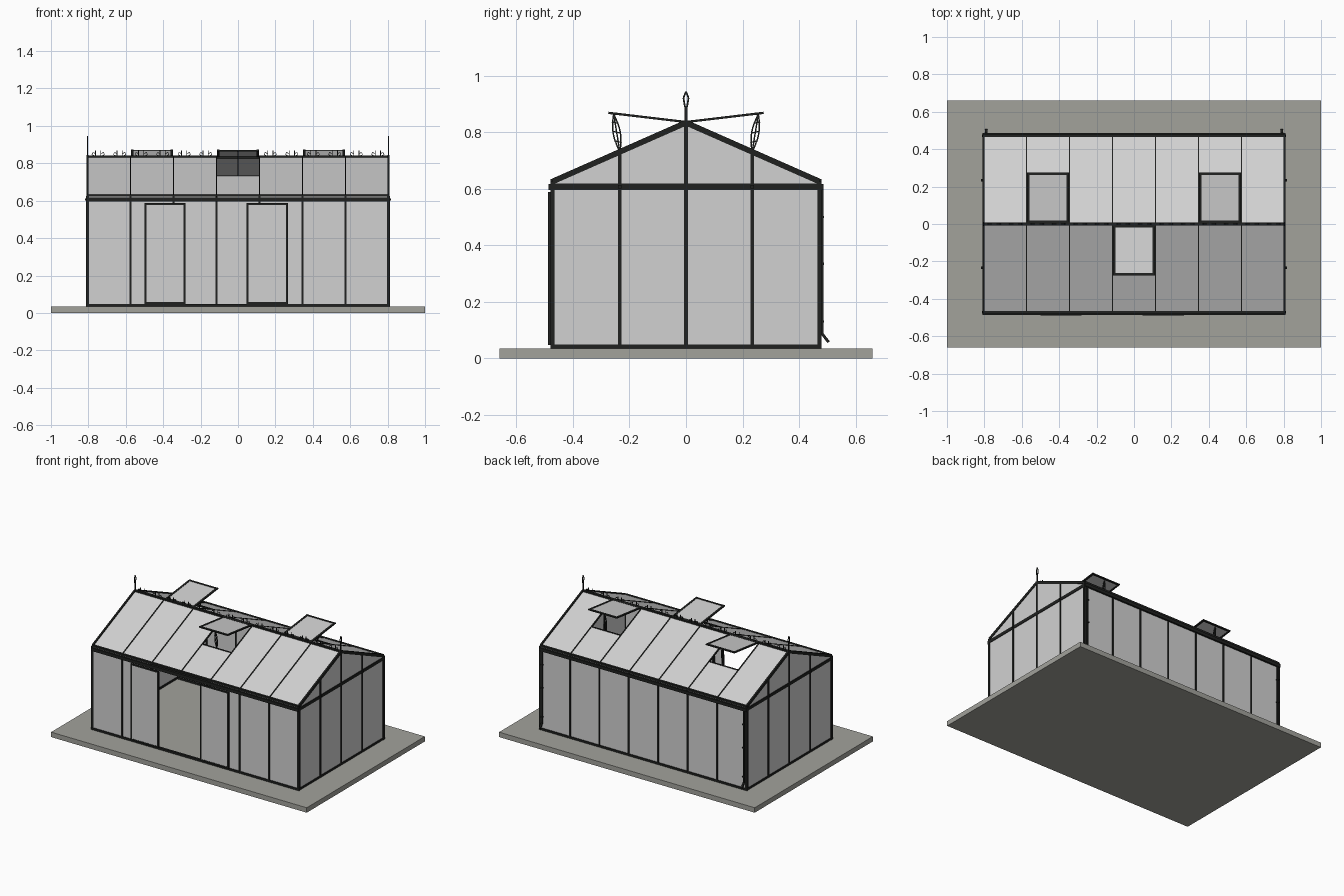
import bpy, bmesh, math
from mathutils import Vector

if "Cube" in bpy.data.objects:
    bpy.data.objects.remove(bpy.data.objects["Cube"])


def material(name, col):
    m = bpy.data.materials.new(name)
    m.diffuse_color = (*col, 1)
    m.use_nodes = True
    m.node_tree.nodes["Principled BSDF"].inputs["Base Color"].default_value = m.diffuse_color
    return m


GLASS = material("pale_glass", (0.64, 0.64, 0.64))
FRAME = material("black_metal", (0.014, 0.015, 0.014))
STONE = material("grey_stone", (0.36, 0.36, 0.33))

HX, HY = 0.805, 0.472          # half length and half depth of the walls
FLOOR, EAVE, RIDGE = 0.035, 0.626, 0.834
SLOPE = (RIDGE - EAVE) / HY
BAY = 2 * HX / 7
POSTS = [-HX + i * BAY for i in range(8)]
VENTS = [(1, 1), (5, 1), (3, -1)]   # bay number, roof side
VENT_Y = 0.235


def roof_z(y):
    return RIDGE - SLOPE * abs(y)


def bar(bm, a, b, w, h):
    """Box from a to b; w runs along x (y for lengthwise bars), h across it."""
    a, b = Vector(a), Vector(b)
    d = (b - a).normalized()
    ref = Vector((0, 1, 0)) if abs(d.x) > 0.9 else Vector((1, 0, 0))
    s = (ref - d * ref.dot(d)).normalized()
    t = d.cross(s)
    ends = [[bm.verts.new(p + s * i * w / 2 + t * j * h / 2)
             for i, j in ((-1, -1), (1, -1), (1, 1), (-1, 1))] for p in (a, b)]
    bm.faces.new(ends[0][::-1])
    bm.faces.new(ends[1])
    for i in range(4):
        k = (i + 1) % 4
        bm.faces.new((ends[0][i], ends[0][k], ends[1][k], ends[1][i]))


def path(bm, pts, w, h):
    for a, b in zip(pts, pts[1:]):
        bar(bm, a, b, w, h)


def finish(name, bm, mat):
    bmesh.ops.recalc_face_normals(bm, faces=bm.faces[:])
    me = bpy.data.meshes.new(name)
    bm.to_mesh(me)
    bm.free()
    me.materials.append(mat)
    ob = bpy.data.objects.new(name, me)
    bpy.context.collection.objects.link(ob)
    return ob


# base slab
bm = bmesh.new()
bar(bm, (-1, 0, FLOOR / 2), (1, 0, FLOOR / 2), 1.32, FLOOR)
finish("base_slab", bm, STONE)

# long wall glass, with the front doorway (bays 2 and 3) left open
bm = bmesh.new()
for side in (-1, 1):
    for i in range(7):
        if side == 1 or i not in (2, 3):
            x = POSTS[i] + BAY / 2
            bar(bm, (x, side * HY, FLOOR), (x, side * HY, EAVE), BAY, 0.004)
finish("long_wall_glass", bm, GLASS)

# gable glass
bm = bmesh.new()
outline = [(-HY, FLOOR), (HY, FLOOR), (HY, EAVE), (0, RIDGE), (-HY, EAVE)]
for sx in (-1, 1):
    f = bm.faces.new([bm.verts.new((sx * HX - 0.002, y, z)) for y, z in outline])
    r = bmesh.ops.extrude_face_region(bm, geom=[f])
    bmesh.ops.translate(bm, vec=(0.004, 0, 0),
                        verts=[v for v in r["geom"] if isinstance(v, bmesh.types.BMVert)])
finish("gable_glass", bm, GLASS)

# roof glass, shortened where a vent opens
bm = bmesh.new()
for side in (-1, 1):
    for i in range(7):
        y0 = VENT_Y if (i, side) in VENTS else 0
        x = POSTS[i] + BAY / 2
        bar(bm, (x, side * y0, roof_z(y0)), (x, side * HY, EAVE), BAY, 0.004)
finish("roof_glass", bm, GLASS)

# long wall posts and rails
bm = bmesh.new()
for side in (-1, 1):
    y = side * HY
    for i, x in enumerate(POSTS):
        if side == -1 and i == 3:
            continue
        w = 0.016 if i in (0, 7) else 0.011
        bar(bm, (x, y, FLOOR), (x, y, EAVE), w, 0.014)
    bar(bm, (-HX, y, 0.042), (HX, y, 0.042), 0.016, 0.014)
    bar(bm, (-HX, y, EAVE + 0.002), (HX, y, EAVE + 0.002), 0.016, 0.012)
finish("long_wall_frame", bm, FRAME)

# gutters
bm = bmesh.new()
for side in (-1, 1):
    bar(bm, (-HX - 0.006, side * 0.476, 0.606), (HX + 0.006, side * 0.476, 0.606), 0.022, 0.022)
finish("gutters", bm, FRAME)

# gable posts, rails and end rafters
bm = bmesh.new()
for sx in (-1, 1):
    x = sx * HX
    for y in (-0.234, 0, 0.234):
        bar(bm, (x, y, FLOOR), (x, y, roof_z(y)), 0.012, 0.013)
    for z, h in ((0.042, 0.014), (0.607, 0.022)):
        bar(bm, (x, -HY, z), (x, HY, z), 0.012, h)
    for side in (-1, 1):
        bar(bm, (x, 0, RIDGE), (x, side * HY, EAVE), 0.012, 0.02)
        bar(bm, (x + sx * 0.006, side * 0.234, 0.607), (x + sx * 0.012, side * 0.234, 0.607), 0.012, 0.012)
finish("gable_frame", bm, FRAME)

# roof glazing bars, ridge beam and vent opening sills
bm = bmesh.new()
for side in (-1, 1):
    for x in POSTS[1:-1]:
        bar(bm, (x, 0, RIDGE), (x, side * HY, EAVE), 0.007, 0.011)
bar(bm, (-HX - 0.006, 0, RIDGE), (HX + 0.006, 0, RIDGE), 0.018, 0.016)
for i, side in VENTS:
    y = side * VENT_Y
    bar(bm, (POSTS[i], y, roof_z(y)), (POSTS[i + 1], y, roof_z(y)), 0.008, 0.009)
finish("roof_frame", bm, FRAME)

# roof vents: raised glass flaps, their frames and the ornamental stays
glass, frame, stay = bmesh.new(), bmesh.new(), bmesh.new()
for i, s in VENTS:
    x = POSTS[i] + BAY / 2
    w, hinge, tip = 0.106, (0.012, 0.838), (0.268, 0.868)
    bar(glass, (x, s * hinge[0], hinge[1]), (x, s * tip[0], tip[1]), 2 * w, 0.004)
    for e in (-w, w):
        bar(frame, (x + e, s * 0.004, 0.837), (x + e, s * 0.275, 0.869), 0.014, 0.008)
    for y, z in (hinge, tip):
        bar(frame, (x - w, s * y, z), (x + w, s * y, z), 0.014, 0.008)
    for bulge in (-0.013, 0, 0.013):
        pts = []
        for k in range(9):
            t = k / 8
            y = 0.234 + 0.022 * t if bulge == 0 else 0.234 + 0.022 * t + bulge * math.sin(math.pi * t)
            pts.append((x, s * y, 0.73 + 0.135 * t))
        path(stay, pts, 0.004, 0.005)
    for t in (0.25, 0.5, 0.75):
        y, z = 0.234 + 0.022 * t, 0.73 + 0.135 * t
        bar(stay, (x, s * (y - 0.012), z), (x, s * (y + 0.012), z + 0.006), 0.004, 0.004)
finish("vent_glass", glass, GLASS)
finish("vent_frames", frame, FRAME)
finish("vent_stays", stay, FRAME)

# sliding doors, partly open
glass, frame = bmesh.new(), bmesh.new()
for x0, x1 in ((-0.494, -0.286), (0.05, 0.262)):
    y, z0, z1 = -0.483, 0.053, 0.583
    xm = (x0 + x1) / 2
    bar(glass, (xm, y, z0), (xm, y, z1), x1 - x0, 0.004)
    for x in (x0, x1):
        bar(frame, (x, y, z0 - 0.005), (x, y, z1 + 0.005), 0.011, 0.01)
    for z in (z0, z1):
        bar(frame, (x0, y, z), (x1, y, z), 0.01, 0.01)
finish("door_glass", glass, GLASS)
finish("door_frames", frame, FRAME)

# ridge cresting: paired spikes with low scrolls
bm = bmesh.new()
for k in range(14):
    x = -HX + (k + 0.5) * 2 * HX / 14
    for s in (-1, 1):
        bar(bm, (x + s * 0.014, 0, RIDGE), (x + s * 0.014, 0, 0.868), 0.004, 0.004)
        path(bm, [(x + s * 0.014, 0, 0.852), (x + s * 0.028, 0, 0.858),
                  (x + s * 0.034, 0, 0.846), (x + s * 0.024, 0, 0.842)], 0.003, 0.003)
finish("ridge_cresting", bm, FRAME)

# gable finials: stem with an open diamond on top
bm = bmesh.new()
for sx in (-1, 1):
    x = sx * HX
    bar(bm, (x, 0, RIDGE), (x, 0, 0.885), 0.004, 0.01)
    for s in (-1, 1):
        path(bm, [(x, 0, 0.88), (x, s * 0.005, 0.897), (x, s * 0.009, 0.922),
                  (x, 0, 0.944)], 0.004, 0.006)
finish("finials", bm, FRAME)

# downpipes at the back corners with clips and angled outlets
bm = bmesh.new()
for sx in (-1, 1):
    x = sx * 0.79
    path(bm, [(x, 0.481, 0.61), (x, 0.481, 0.088), (x, 0.505, 0.057)], 0.011, 0.01)
    for z in (0.13, 0.335, 0.5):
        bar(bm, (x, 0.481, z - 0.004), (x, 0.481, z + 0.004), 0.016, 0.016)
finish("downpipes", bm, FRAME)
